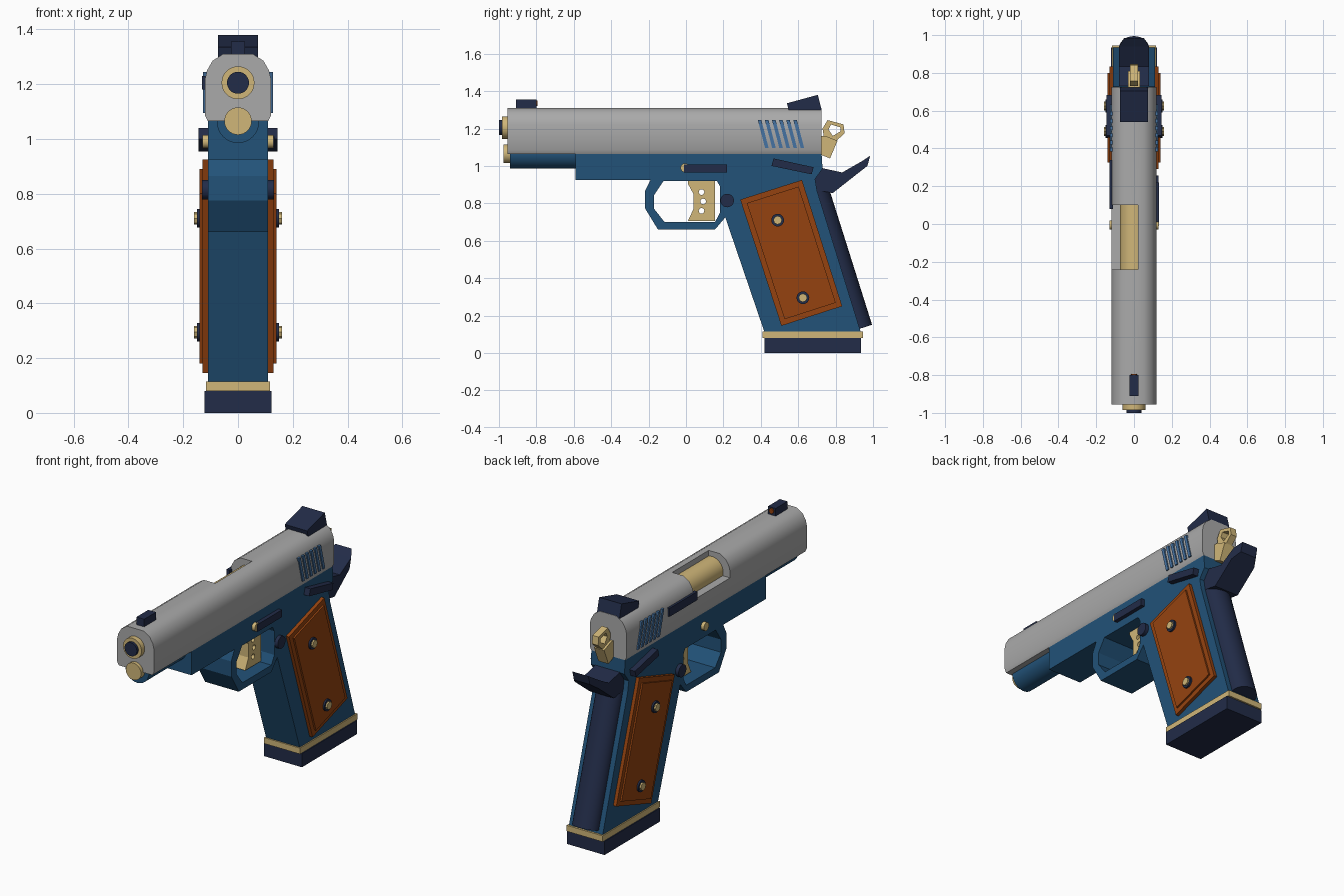
import bpy, bmesh
from math import cos, sin, pi

old = bpy.data.objects.get("Cube")
if old:
    bpy.data.objects.remove(old, do_unlink=True)


def material(name, rgb):
    m = bpy.data.materials.new(name)
    m.use_nodes = True
    m.diffuse_color = (*rgb, 1)
    m.node_tree.nodes["Principled BSDF"].inputs["Base Color"].default_value = (*rgb, 1)
    return m


grey = material("slide grey", (0.40, 0.40, 0.40))
blue = material("frame blue", (0.016, 0.085, 0.19))
light_blue = material("groove blue", (0.06, 0.17, 0.36))
navy = material("dark navy", (0.016, 0.025, 0.065))
gold = material("pale gold", (0.63, 0.47, 0.19))
orange = material("grip orange", (0.30, 0.055, 0.005))
smooth_parts = []


def loft(name, rings, mat, smooth=False):
    """Skin a row of equal point rings and cap both ends."""
    bm = bmesh.new()
    rows = [[bm.verts.new(p) for p in ring] for ring in rings]
    n = len(rows[0])
    for a, b in zip(rows, rows[1:]):
        for i in range(n):
            j = (i + 1) % n
            bm.faces.new((a[i], a[j], b[j], b[i]))
    bm.faces.new(rows[0])
    bm.faces.new(rows[-1])
    bmesh.ops.recalc_face_normals(bm, faces=bm.faces)
    me = bpy.data.meshes.new(name)
    bm.to_mesh(me)
    bm.free()
    me.materials.append(mat)
    ob = bpy.data.objects.new(name, me)
    bpy.context.collection.objects.link(ob)
    if smooth:
        smooth_parts.append(ob)
    return ob


def prism(name, pts, a, b, mat, axis="x", smooth=False):
    """Extrude a profile from a to b; (y, z) points for axis x, (x, z) for axis y."""
    put = (lambda t, p: (t, p[0], p[1])) if axis == "x" else (lambda t, p: (p[0], t, p[1]))
    return loft(name, [[put(t, p) for p in pts] for t in (a, b)], mat, smooth)


def circle(u, v, r, n=32):
    return [(u + r * cos(2 * pi * i / n), v + r * sin(2 * pi * i / n)) for i in range(n)]


def rect(u0, u1, v0, v1):
    return [(u0, v0), (u1, v0), (u1, v1), (u0, v1)]


def cut(ob, cutter):
    """Subtract the cutter for good and remove it."""
    mod = ob.modifiers.new("cut", "BOOLEAN")
    mod.operation, mod.solver, mod.object = "DIFFERENCE", "EXACT", cutter
    cutter.hide_render = True
    dg = bpy.context.evaluated_depsgraph_get()
    me = bpy.data.meshes.new_from_object(ob.evaluated_get(dg))
    ob.modifiers.clear()
    ob.data = me
    bpy.data.objects.remove(cutter, do_unlink=True)


# Slide with the ejection port opened on its right
half = [(0.11, 1.065), (0.12, 1.085), (0.12, 1.22), (0.113, 1.25), (0.093, 1.285), (0.055, 1.31)]
slide = prism("slide", half + [(-x, z) for x, z in reversed(half)], -0.955, 0.725, grey, "y", True)
cut(slide, prism("port_cutter", rect(-0.2, 0.02, 1.185, 1.4), -0.24, 0.1, grey, "y"))

# Barrel, muzzle and recoil rod
BORE = 1.205
prism("barrel_chamber", circle(0, BORE, 0.075), -0.26, 0.12, gold, "y", True)
prism("muzzle_ring", circle(0, BORE, 0.06), -0.985, -0.9, gold, "y", True)
prism("muzzle_bore", circle(0, BORE, 0.04), -1.0, -0.9, navy, "y", True)
prism("recoil_plug", circle(0, 1.065, 0.05), -0.975, -0.9, gold, "y", True)
prism("dust_cover", circle(0, 1.062, 0.077), -0.94, -0.55, blue, "y", True)

# Frame, trigger guard and grip in one outline
frame = prism("frame", [
    (-0.59, 1.065), (-0.59, 0.925), (-0.19, 0.925), (-0.22, 0.865), (-0.22, 0.775),
    (-0.15, 0.66), (0.155, 0.66), (0.21, 0.725), (0.42, 0.11), (0.935, 0.11),
    (0.7, 0.87), (0.69, 0.93), (0.73, 0.985), (0.725, 1.065)], -0.11, 0.11, blue)
cut(frame, prism("guard_cutter", [
    (-0.12, 0.92), (-0.17, 0.845), (-0.17, 0.77), (-0.115, 0.7), (0.155, 0.7),
    (0.182, 0.75), (0.182, 0.89), (0.165, 0.92)], -0.3, 0.3, blue))

# Trigger with three holes
trigger = prism("trigger", [
    (0.01, 0.925), (0.01, 0.905), (0.04, 0.85), (0.04, 0.77), (0.01, 0.705),
    (0.155, 0.705), (0.155, 0.925)], -0.04, 0.04, gold)
for y, z in ((0.083, 0.86), (0.092, 0.81), (0.083, 0.76)):
    cut(trigger, prism("hole_cutter", circle(y, z, 0.015, 16), -0.2, 0.2, gold))

# Magazine base
prism("base_band", rect(0.41, 0.945, 0.08, 0.115), -0.117, 0.117, gold)
prism("base_plate", rect(0.42, 0.935, 0, 0.08), -0.123, 0.123, navy)

# Grip safety with rounded back, and beavertail
rings = []
for y, z in ((0.69, 0.89), (0.93, 0.13)):
    arc = [(cos(pi * i / 14), sin(pi * i / 14)) for i in range(15)]
    ring = [(0.08 * c, y + 0.068 * s * 0.953, z + 0.068 * s * 0.303) for c, s in arc]
    rings.append([(0.08, y - 0.05, z - 0.016)] + ring + [(-0.08, y - 0.05, z - 0.016)])
loft("grip_safety", rings, navy, True)
tail = prism("beavertail", [
    (0.68, 0.93), (0.72, 0.99), (0.835, 0.965), (0.94, 1.025), (0.985, 1.055),
    (0.97, 1.0), (0.925, 0.965), (0.785, 0.855), (0.7, 0.87)], -0.08, 0.08, navy)
for v in tail.data.vertices:
    if v.co.y > 0.95:
        v.co.x *= 0.65

# Sights
prism("rear_sight", [(0.54, 1.335), (0.705, 1.38), (0.725, 1.3), (0.55, 1.295)], -0.073, 0.073, navy)
prism("front_sight", rect(-0.91, -0.8, 1.3, 1.355), -0.025, 0.025, navy)
prism("front_sight_dot", circle(0, 1.335, 0.015, 16), -0.81, -0.793, orange, "y")

# Hammer
prism("hammer_body", [(0.7, 1.07), (0.72, 1.06), (0.77, 1.04), (0.81, 1.135), (0.745, 1.16), (0.7, 1.16)],
      -0.033, 0.033, gold)
spur = prism("hammer_spur", [(0.73, 1.2), (0.757, 1.245), (0.842, 1.222), (0.848, 1.175),
                             (0.8, 1.13), (0.74, 1.14)], -0.02, 0.02, gold)
cut(spur, prism("spur_cutter", [(0.762, 1.195), (0.775, 1.222), (0.826, 1.206), (0.826, 1.185),
                                (0.785, 1.16)], -0.1, 0.1, gold))

# Controls found on one side only
prism("slide_stop", rect(-0.01, 0.22, 0.965, 1.008), 0.1, 0.133, navy)
prism("extractor", rect(0.08, 0.34, 1.18, 1.23), -0.131, -0.11, navy)

# Parts on both sides
corners = [(0.51, 0.145), (0.835, 0.25), (0.62, 0.925), (0.29, 0.82)]


def on_panel(u, v):
    a, b, c, d = corners
    return tuple((1 - v) * ((1 - u) * a[k] + u * b[k]) + v * ((1 - u) * d[k] + u * c[k]) for k in (0, 1))


inner = [on_panel(u, v) for u, v in rect(0.08, 0.92, 0.04, 0.96)]
for side, s in (("left", 1), ("right", -1)):
    prism(side + "_grip_panel", corners, s * 0.1, s * 0.13, orange)
    prism(side + "_grip_raised", inner, s * 0.12, s * 0.14, orange)
    for row, (y, z) in (("upper", (0.49, 0.71)), ("lower", (0.625, 0.295))):
        prism(f"{side}_{row}_screw", circle(y, z, 0.034, 20), s * 0.13, s * 0.15, navy, "x", True)
        prism(f"{side}_{row}_screw_head", circle(y, z, 0.023, 8), s * 0.13, s * 0.16, gold)
    prism(side + "_safety_lever", [(0.468, 1.04), (0.682, 0.993), (0.672, 0.955), (0.457, 1.0)],
          s * 0.1, s * 0.145, navy)
    prism(side + "_frame_pin", circle(0.22, 0.815, 0.036), s * 0.1, s * 0.131, navy, "x", True)
    prism(side + "_stop_pin", circle(-0.005, 0.99, 0.024), s * 0.1, s * 0.13, gold, "x", True)
    for i in range(6):
        y = 0.384 + 0.038 * i
        prism(f"{side}_groove_{i + 1}", [(y, 1.245), (y + 0.019, 1.245), (y + 0.058, 1.095), (y + 0.039, 1.095)],
              s * 0.11, s * 0.127, light_blue)

# Smooth the rounded parts
bpy.ops.object.select_all(action="DESELECT")
for ob in smooth_parts:
    ob.select_set(True)
bpy.context.view_layer.objects.active = slide
bpy.ops.object.shade_smooth_by_angle(angle=0.7)
